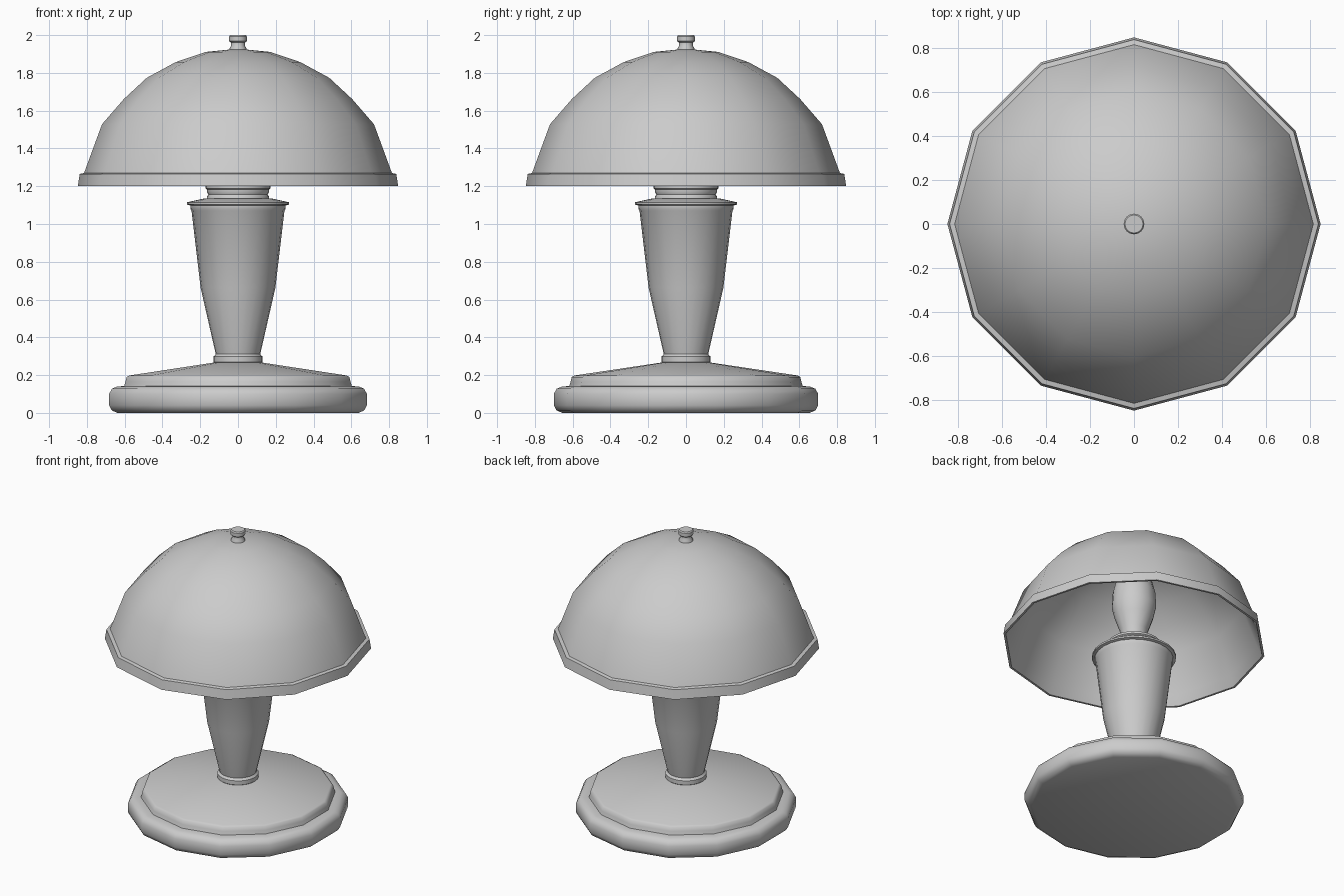
import bpy, bmesh, math


def lathe(name, profile, sides, start=0.0, angle=40):
    """Spin an (r, z) profile around z; points with r = 0 become poles."""
    bm = bmesh.new()
    rings = []
    for r, z in profile:
        if r == 0:
            rings.append([bm.verts.new((0, 0, z))] * sides)
        else:
            rings.append([bm.verts.new((r * math.cos(start + math.tau * i / sides),
                                        r * math.sin(start + math.tau * i / sides), z))
                          for i in range(sides)])
    for a, b in zip(rings, rings[1:]):
        for i in range(sides):
            j = (i + 1) % sides
            corners = list(dict.fromkeys((a[i], a[j], b[j], b[i])))
            if len(corners) > 2:
                bm.faces.new(corners)
    bmesh.ops.remove_doubles(bm, verts=bm.verts, dist=1e-5)
    bmesh.ops.recalc_face_normals(bm, faces=bm.faces)
    mesh = bpy.data.meshes.new(name)
    bm.to_mesh(mesh)
    bm.free()
    obj = bpy.data.objects.new(name, mesh)
    bpy.context.collection.objects.link(obj)
    bpy.ops.object.select_all(action='DESELECT')
    obj.select_set(True)
    bpy.context.view_layer.objects.active = obj
    bpy.ops.object.shade_smooth_by_angle(angle=math.radians(angle))
    return obj


# Stepped foot, 14 sides with a corner on the y axis
lathe("base", [(0, 0), (0.655, 0), (0.685, 0.013), (0.70, 0.04), (0.70, 0.10),
               (0.685, 0.128), (0.655, 0.14), (0.618, 0.142), (0.611, 0.165),
               (0.605, 0.19), (0.59, 0.198), (0.12, 0.268), (0, 0.268)],
      14, math.pi / 2, 50)

# Tapered stem with foot ring and top rim
lathe("stem", [(0, 0.262), (0.122, 0.262), (0.131, 0.27), (0.131, 0.298),
               (0.122, 0.305), (0.118, 0.312), (0.198, 0.663), (0.246, 1.07),
               (0.252, 1.08), (0.252, 1.098), (0.27, 1.103), (0.27, 1.115),
               (0.18, 1.135), (0, 1.135)], 24)

# Socket collar under the shade
lathe("socket", [(0, 1.13), (0.165, 1.13), (0.165, 1.145), (0.157, 1.155),
                 (0.163, 1.168), (0.163, 1.182), (0.172, 1.188),
                 (0.172, 1.203), (0, 1.203)], 24)

# Light bulb
lathe("bulb", [(0, 1.195), (0.075, 1.195), (0.09, 1.3), (0.125, 1.4), (0.143, 1.48),
               (0.137, 1.58), (0.112, 1.68), (0.07, 1.745), (0, 1.775)], 16, 0, 60)

# Twelve-sided dome, a thin shell with a rim band
outer = [(0.848, 1.2), (0.838, 1.265), (0.815, 1.27), (0.72, 1.528), (0.604, 1.662),
         (0.483, 1.774), (0.33, 1.857), (0.171, 1.911), (0, 1.928)]
inner = [(0, 1.915), (0.168, 1.897), (0.324, 1.844), (0.474, 1.762), (0.593, 1.652),
         (0.707, 1.521), (0.802, 1.266), (0.833, 1.2)]
lathe("shade", outer + inner + outer[:1], 12, 0, 50)

# Small knob on top
lathe("finial", [(0, 1.915), (0.045, 1.915), (0.045, 1.93), (0.037, 1.942),
                 (0.037, 1.96), (0.047, 1.968), (0.047, 1.993), (0.041, 2.0),
                 (0, 2.0)], 16)
